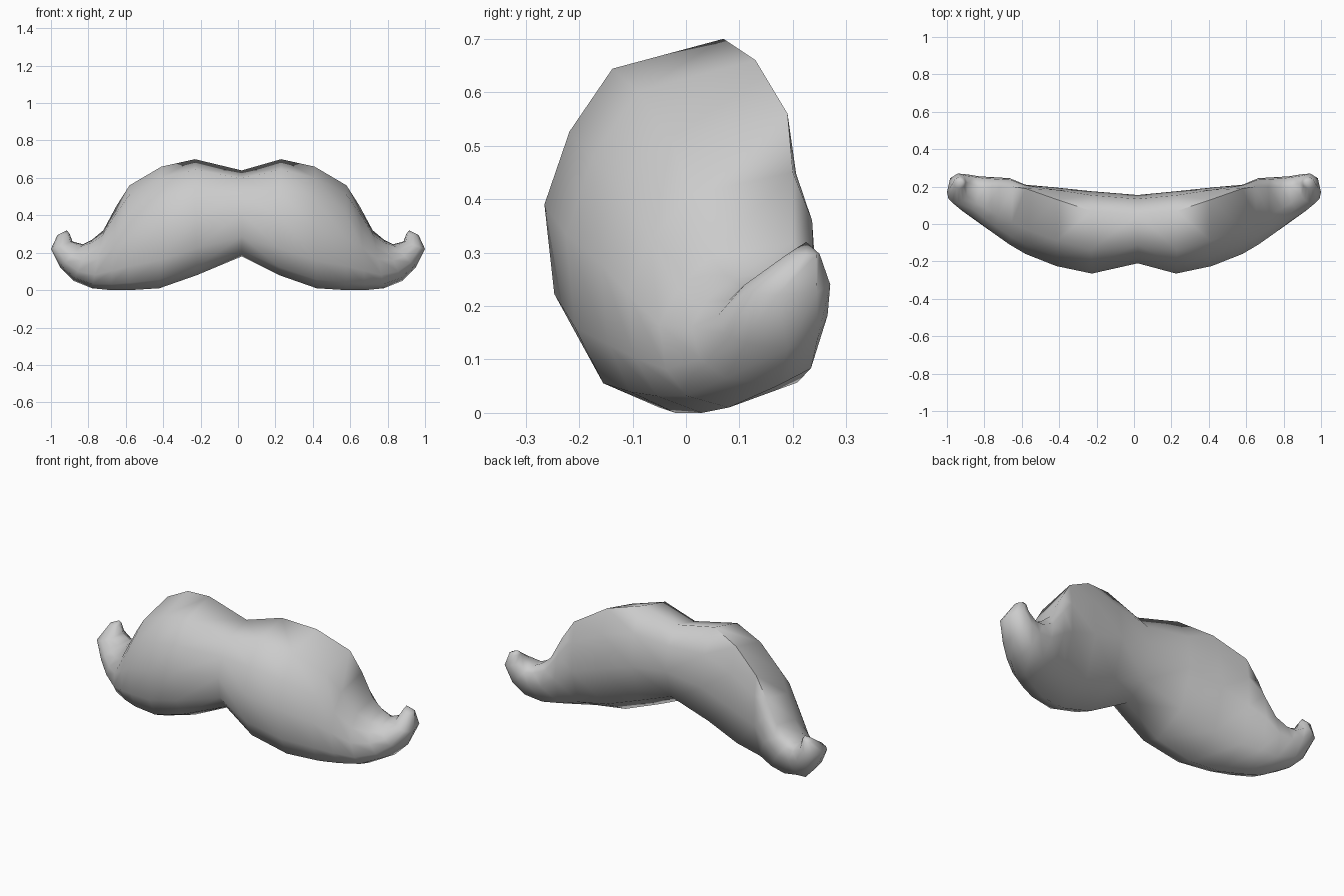
import bpy
import bmesh
from mathutils import Vector

default_cube = bpy.data.objects.get("Cube")
if default_cube:
    bpy.data.objects.remove(default_cube, do_unlink=True)

# One flat grey for the whole moustache
grey = bpy.data.materials.new("soft grey")
grey.use_nodes = True
grey.diffuse_color = (0.6, 0.6, 0.6, 1)
grey.node_tree.nodes["Principled BSDF"].inputs["Base Color"].default_value = grey.diffuse_color

# Cross-sections from the centre outwards: ridge point, underside point, front y, back y
SECTIONS = [
    ((.02, .05, .64), (.02, -.03, .18), -.21, .155),
    ((.23, .07, .70), (.22, -.08, .08), -.265, .175),
    ((.41, .13, .66), (.42, -.05, .01), -.225, .195),
    ((.58, .19, .56), (.58, -.02, 0), -.16, .21),
    ((.65, .2, .45), (.68, .03, 0), -.11, .245),
    ((.72, .2, .32), (.78, .08, .01), -.05, .25),
    ((.78, .2, .27), (.88, .17, .05), .01, .255),
    ((.83, .2, .245), (.95, .19, .12), .06, .265),
    ((.885, .22, .26), (1, .17, .22), .11, .27),
    ((.9, .225, .3), (.965, .225, .295), .19, .25),
]
TIP = Vector((.915, .225, .32))

# Rounding of a section: fraction down from the ridge, and bulge towards front or back
FRONT = [(.09, .62), (.28, .86), (.5, 1), (.77, .9), (.93, .6)]
BACK = [(.85, .75), (.5, 1), (.2, .8)]


def section_points(ridge, under, front, back):
    ridge, under = Vector(ridge), Vector(under)

    def bulge(fraction, amount, depth):
        point = ridge.lerp(under, fraction)
        start = ridge.y if fraction < .5 else under.y
        point.y = start + (depth - start) * amount
        return point

    return ([ridge] + [bulge(f, a, front) for f, a in FRONT]
            + [under] + [bulge(f, a, back) for f, a in BACK])


def bridge(bm, ring_a, ring_b):
    for i in range(len(ring_a)):
        j = (i + 1) % len(ring_a)
        bm.faces.new((ring_a[i], ring_a[j], ring_b[j], ring_b[i]))


bm = bmesh.new()
centre_ring = [bm.verts.new(p) for p in section_points(*SECTIONS[0])]

# Loft each half from the shared centre ring to its curled tip
for side in (1, -1):
    def place(point):
        return bm.verts.new((point.x * side, point.y, point.z))

    previous = centre_ring
    for section in SECTIONS[1:]:
        ring = [place(p) for p in section_points(*section)]
        bridge(bm, previous, ring)
        previous = ring
    tip = place(TIP)
    for i, vert in enumerate(previous):
        bm.faces.new((vert, previous[(i + 1) % len(previous)], tip))

bmesh.ops.recalc_face_normals(bm, faces=bm.faces)
mesh = bpy.data.meshes.new("moustache")
bm.to_mesh(mesh)
bm.free()
mesh.materials.append(grey)

moustache = bpy.data.objects.new("moustache", mesh)
bpy.context.collection.objects.link(moustache)
bpy.ops.object.select_all(action="DESELECT")
moustache.select_set(True)
bpy.context.view_layer.objects.active = moustache
bpy.ops.object.shade_smooth_by_angle(angle=1.2)
